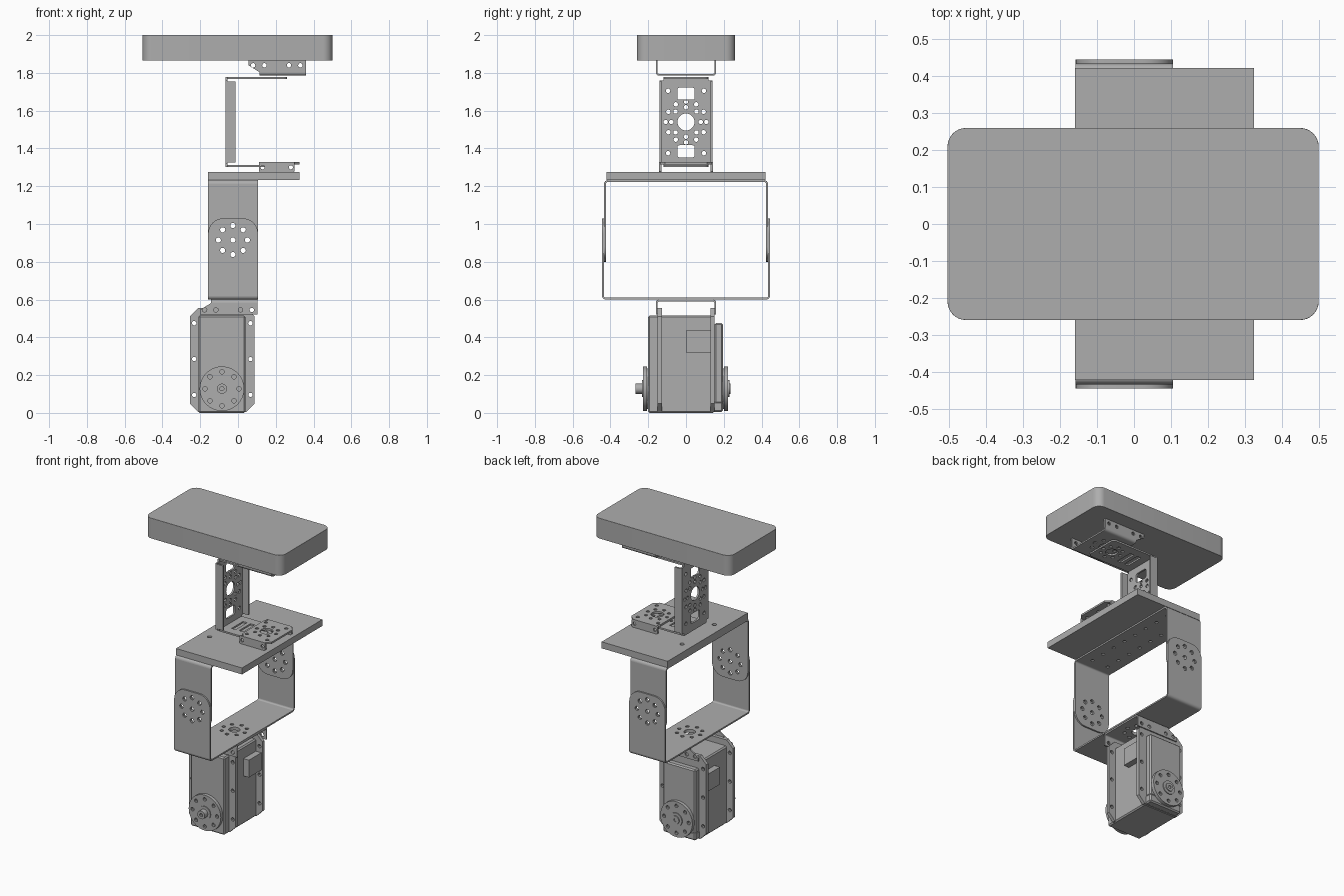
import bpy, bmesh
from math import sin, cos, pi, radians
from mathutils import Matrix, Vector

cube = bpy.data.objects.get("Cube")
if cube:
    bpy.data.objects.remove(cube)

grey = bpy.data.materials.new("plain grey")
grey.use_nodes = True
tone = (0.42, 0.42, 0.42, 1)
grey.diffuse_color = tone
grey.node_tree.nodes["Principled BSDF"].inputs["Base Color"].default_value = tone

parts = []
# columns: drawing u axis, drawing v axis, thickness axis
FACING = {
    "X": ((0, 1, 0), (0, 0, 1), (1, 0, 0)),
    "Y": ((1, 0, 0), (0, 0, 1), (0, -1, 0)),
    "Z": ((1, 0, 0), (0, 1, 0), (0, 0, 1)),
}


def finish(name, mesh):
    mesh.materials.clear()
    mesh.materials.append(grey)
    obj = bpy.data.objects.new(name, mesh)
    bpy.context.collection.objects.link(obj)
    parts.append(obj)
    return obj


def circle(u, v, r, n=16):
    return [(u + r * cos(2 * pi * i / n), v + r * sin(2 * pi * i / n)) for i in range(n)]


def ring(u, v, radius, r, n=8):
    return [circle(a, b, r, 10) for a, b in circle(u, v, radius, n)]


def rect(u0, u1, v0, v1, low=0, high=0, seg=6):
    """Rectangle with corner radii for its lower and upper corners (seg=1 chamfers)."""
    corners = [(u0, v0, low), (u1, v0, low), (u1, v1, high), (u0, v1, high)]
    points = []
    for i, (u, v, r) in enumerate(corners):
        if not r:
            points.append((u, v))
            continue
        su, sv = (1 if u == u0 else -1), (1 if v == v0 else -1)
        start = radians(180 + 90 * i)
        for k in range(seg + 1):
            a = start + radians(90) * k / seg
            points.append((u + su * r + r * cos(a), v + sv * r + r * sin(a)))
    return points


def plate(name, facing, lo, hi, outline, holes=()):
    """Sheet cut from an outline with holes, between lo and hi along its facing axis."""
    curve = bpy.data.curves.new(name, "CURVE")
    curve.dimensions, curve.fill_mode = "2D", "BOTH"
    curve.extrude = (hi - lo) / 2
    for loop in [outline, *holes]:
        spline = curve.splines.new("POLY")
        spline.points.add(len(loop) - 1)
        for p, (u, v) in zip(spline.points, loop):
            p.co = (u, v, 0, 1)
        spline.use_cyclic_u = True
    helper = bpy.data.objects.new(name + " outline", curve)
    bpy.context.collection.objects.link(helper)
    bpy.context.view_layer.update()
    graph = bpy.context.evaluated_depsgraph_get()
    mesh = bpy.data.meshes.new_from_object(helper.evaluated_get(graph))
    bpy.data.objects.remove(helper)
    mat = Matrix(FACING[facing]).transposed().to_4x4()
    mat.translation["XYZ".index(facing)] = (lo + hi) / 2
    mesh.transform(mat)
    bm = bmesh.new()
    bm.from_mesh(mesh)
    bmesh.ops.remove_doubles(bm, verts=bm.verts, dist=1e-5)
    bmesh.ops.recalc_face_normals(bm, faces=bm.faces)
    bm.to_mesh(mesh)
    bm.free()
    return finish(name, mesh)


def box(name, x0, x1, y0, y1, z0, z1, bevel=0, seg=1):
    bm = bmesh.new()
    size = Matrix.Diagonal((x1 - x0, y1 - y0, z1 - z0, 1))
    mid = Matrix.Translation(((x0 + x1) / 2, (y0 + y1) / 2, (z0 + z1) / 2))
    bmesh.ops.create_cube(bm, size=1, matrix=mid @ size)
    if bevel:
        bmesh.ops.bevel(bm, geom=bm.edges[:], offset=bevel, segments=seg, profile=0.5, affect="EDGES")
    mesh = bpy.data.meshes.new(name)
    bm.to_mesh(mesh)
    bm.free()
    return finish(name, mesh)


def channel(name, x0, x1, half, z_base, z_end, t, r, base_holes, wall, wall_holes, base_x0=None):
    """U-shaped sheet: base, two walls along y and rounded bends."""
    up = 1 if z_end > z_base else -1
    bx = x0 if base_x0 is None else base_x0
    zs = sorted((z_base, z_base + up * t))
    plate(name + "_base", "Z", *zs, rect(bx, x1, -half + r, half - r), base_holes)
    for side, tag in ((-1, "front"), (1, "back")):
        ys = sorted((side * half, side * (half - t)))
        plate(f"{name}_wall_{tag}", "Y", *ys, wall, wall_holes)
        arc = [radians(90) * k / 6 for k in range(7)]
        bend = [(q, a) for q, seq in ((r, arc), (r - t, arc[::-1])) for a in seq]
        plate(f"{name}_bend_{tag}", "X", bx, x1,
              [(side * (half - r + q * cos(a)), z_base + up * (r - q * sin(a))) for q, a in bend])


# Head block
head = plate("head_block", "Z", 1.865, 2.0, rect(-0.505, 0.5, -0.26, 0.26, 0.05, 0.05, 8))
soften = head.modifiers.new("soft edges", "BEVEL")
soften.width, soften.segments = 0.015, 3
soften.limit_method, soften.angle_limit = "ANGLE", radians(60)


# Two matching side-eared brackets: under the head and on top of the servo
def eared_bracket(name, x, z_base, up):
    z = lambda d: z_base + up * d
    wall = [(x, z(0.08)), (x, z(0.055)), (x + 0.025, z(0.04)), (x + 0.06, z(0.018)),
            (x + 0.305, z(0.018)), (x + 0.305, z(0.08))]
    ears = [circle(x + d, z(0.055), 0.012, 10) for d in (0.025, 0.085, 0.215, 0.275)]
    cx = x + 0.175
    channel(name, x, x + 0.305, 0.16, z_base, z(0.08), 0.01, 0.018,
            [circle(cx, 0, 0.035)] + ring(cx, 0, 0.077, 0.012), wall, ears, x + 0.06)


eared_bracket("head_bracket", 0.055, 1.785, 1)
eared_bracket("servo_bracket", -0.202, 0.6, -1)

# C-shaped neck: pierced upright with side flanges, top and bottom arms
windows = [rect(-0.045, 0.045, z - 0.032, z + 0.032, 0.01, 0.01, 3) for z in (1.69, 1.385)]
corners = [circle(y, z, 0.012, 10) for y in (-0.095, 0.095) for z in (1.705, 1.375)]
plate("neck_upright", "X", -0.067, -0.055, rect(-0.14, 0.14, 1.32, 1.76),
      [circle(0, 1.54, 0.045, 24)] + windows + corners
      + ring(0, 1.54, 0.078, 0.012) + ring(0, 1.54, 0.108, 0.012, 12))
for side, tag in ((-1, "front"), (1, "back")):
    ys = sorted((side * 0.14, side * 0.128))
    plate("neck_flange_" + tag, "Y", *ys, rect(-0.067, -0.013, 1.325, 1.755))
slots = [rect(x, x + 0.03, -0.06, 0.06) for x in (-0.005, 0.05)]
for tag, z in (("top", 1.768), ("bottom", 1.301)):
    plate(f"neck_arm_{tag}", "Z", z, z + 0.011, rect(-0.06, 0.26, -0.118, 0.118, 0.02, 0.02, 3),
          slots + [circle(0.175, 0, 0.038)] + ring(0.175, 0, 0.066, 0.011))
    zs = (1.758, 1.779) if tag == "top" else (1.301, 1.322)
    plate(f"neck_fold_{tag}", "X", -0.067, -0.055, rect(-0.118, 0.118, *zs))

# Low mounting bracket on the platform
mount_holes = [circle(0.21, 0, 0.04)] + ring(0.21, 0, 0.07, 0.011)
mount_holes += [circle(x, y, 0.011, 10) for x in (0.135, 0.285) for y in (-0.1, 0.1)]
plate("mount_top", "Z", 1.316, 1.328, rect(0.11, 0.325, -0.135, 0.135, 0.025, 0.025, 1), mount_holes)
for side, tag in ((-1, "front"), (1, "back")):
    ys = sorted((side * 0.143, side * 0.131))
    plate("mount_wall_" + tag, "Y", *ys, rect(0.11, 0.3, 1.275, 1.328, 0.008, 0.008),
          [circle(x, 1.3, 0.011, 10) for x in (0.13, 0.28)])

# Platform
plate("platform", "Z", 1.232, 1.275, rect(-0.16, 0.325, -0.422, 0.422),
      [circle(-0.09, y, 0.014) for y in (-0.17, 0.17)])

# Pivot frame: wide lower channel outside, upper channel inside, sharing pivot holes
mid = -0.027
pivot = [circle(mid, 0.915, 0.014, 12)] + ring(mid, 0.915, 0.077, 0.014)
rows = [circle(x, -0.35 + 0.1 * k, 0.011, 10) for x in (mid - 0.06, mid + 0.06) for k in range(8)]
channel("lower_frame", -0.158, 0.106, 0.445, 0.6, 1.03, 0.01, 0.02,
        [circle(mid, 0, 0.035)] + ring(mid, 0, 0.077, 0.012),
        rect(-0.158, 0.106, 0.62, 1.03, 0, 0.08), pivot)
channel("upper_frame", -0.158, 0.106, 0.434, 1.232, 0.8, 0.01, 0.02, rows,
        rect(-0.158, 0.106, 0.8, 1.212, 0.08, 0), pivot)

# Servo body with end caps, drilled flanges and side connectors
box("servo_body", -0.21, 0.04, -0.2, 0.15, 0, 0.515, 0.008)
box("servo_back_cap", -0.205, 0.035, 0.15, 0.195, 0.05, 0.475, 0.008)
box("servo_back_foot", -0.205, 0.035, 0.14, 0.195, 0.005, 0.06, 0.008)
for tag, y in (("front", -0.15), ("back", 0.13)):
    screws = [circle(x, z, 0.012, 10) for x in (-0.232, 0.066) for z in (0.095, 0.285, 0.475)]
    plate("servo_flange_" + tag, "Y", y, y + 0.022, rect(-0.255, 0.088, 0.004, 0.555, 0.045, 0.045, 1), screws)
for tag, x in (("right", -0.25), ("left", 0.03)):
    box("servo_connector_" + tag, x, x + 0.05, 0, 0.13, 0.32, 0.435)

# Round horns with screw holes and stepped hubs
hx, hz = -0.085, 0.128
for tag, side, face, tip in (("front", -1, 0.2, 0.267), ("back", 1, 0.195, 0.235)):
    span = lambda a, b: sorted((side * a, side * b))
    plate("horn_" + tag, "Y", *span(face + 0.006, face + 0.028), circle(hx, hz, 0.118, 40),
          ring(hx, hz, 0.09, 0.012))
    plate("horn_seat_" + tag, "Y", *span(face - 0.005, face + 0.008), circle(hx, hz, 0.108, 32))
    plate("horn_hub_" + tag, "Y", *span(face, face + 0.034), circle(hx, hz, 0.045, 24))
    plate("horn_tip_" + tag, "Y", *span(face, tip), circle(hx, hz, 0.027, 20), [circle(hx, hz, 0.011, 10)])

# Smooth curved walls while keeping sheet edges crisp
bpy.ops.object.select_all(action="DESELECT")
for obj in parts:
    obj.select_set(True)
bpy.context.view_layer.objects.active = head
bpy.ops.object.shade_smooth_by_angle(angle=radians(35))
